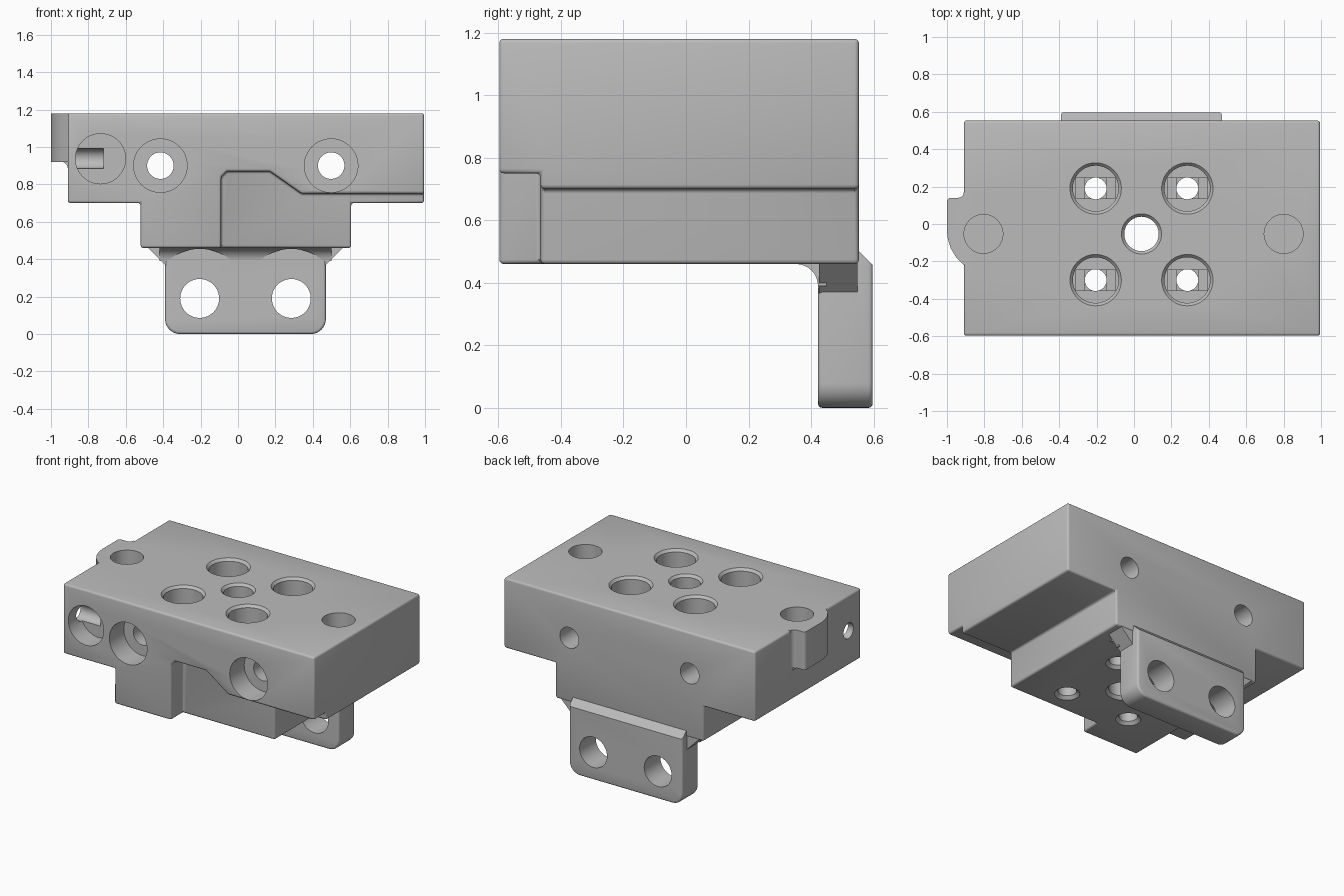
import bpy, bmesh, math

if "Cube" in bpy.data.objects:
    bpy.data.objects.remove(bpy.data.objects["Cube"], do_unlink=True)

grey = bpy.data.materials.new("plain_grey")
grey.use_nodes = True
grey.diffuse_color = (0.5, 0.5, 0.5, 1)
grey.node_tree.nodes["Principled BSDF"].inputs["Base Color"].default_value = (0.5, 0.5, 0.5, 1)


def place(axis, u, v, w):
    """Map profile coordinates u, v and depth w to space."""
    return {"x": (w, u, v), "y": (u, w, v), "z": (u, v, w)}[axis]


def finish(name, bm):
    bmesh.ops.recalc_face_normals(bm, faces=bm.faces)
    mesh = bpy.data.meshes.new(name)
    bm.to_mesh(mesh)
    bm.free()
    obj = bpy.data.objects.new(name, mesh)
    bpy.context.scene.collection.objects.link(obj)
    return obj


def loft(name, rings):
    """Closed solid through a list of equal-sized rings."""
    bm = bmesh.new()
    rings = [[bm.verts.new(p) for p in ring] for ring in rings]
    for lower, upper in zip(rings, rings[1:]):
        for i in range(len(lower)):
            bm.faces.new((lower[i - 1], lower[i], upper[i], upper[i - 1]))
    bm.faces.new(rings[0])
    bm.faces.new(rings[-1])
    return finish(name, bm)


def prism(name, axis, points, start, end):
    return loft(name, [[place(axis, u, v, w) for u, v in points] for w in (start, end)])


def box(name, axis, u, v, half_u, half_v, start, end):
    corners = [(u - half_u, v - half_v), (u + half_u, v - half_v),
               (u + half_u, v + half_v), (u - half_u, v + half_v)]
    return prism(name, axis, corners, start, end)


def arc(cu, cv, r, start, end, steps=8):
    angles = [math.radians(start + (end - start) * i / steps) for i in range(steps + 1)]
    return [(cu + r * math.cos(a), cv + r * math.sin(a)) for a in angles]


def bore(axis, u, v, steps):
    """Round cutter given by (radius, depth) steps along an axis."""
    return loft("cutter", [[place(axis, p, q, w) for p, q in arc(u, v, r, 0, 360, 48)[:-1]]
                           for r, w in steps])


def bake(obj):
    graph = bpy.context.evaluated_depsgraph_get()
    obj.data = bpy.data.meshes.new_from_object(obj.evaluated_get(graph))
    obj.modifiers.clear()


def combine(obj, other, operation="DIFFERENCE"):
    mod = obj.modifiers.new("combine", "BOOLEAN")
    mod.operation, mod.solver, mod.object = operation, "EXACT", other
    bake(obj)
    bpy.data.objects.remove(other, do_unlink=True)


def round_edges(obj, width):
    mod = obj.modifiers.new("round", "BEVEL")
    mod.width, mod.segments = width, 3
    mod.limit_method, mod.angle_limit = "ANGLE", math.radians(30)
    bake(obj)


# Main block: T section with a stepped recess in the lower front
left, right, front, back, top = -0.91, 0.995, -0.597, 0.553, 1.18
section = [(left, 0.7), (-0.52, 0.7), (-0.52, 0.46), (0.605, 0.46),
           (0.605, 0.7), (right, 0.7), (right, top), (left, top)]
block = prism("main_block", "y", section, front, back)
recess = [(-0.09, 0.3), (-0.09, 0.84), (-0.06, 0.87), (0.17, 0.87),
          (0.34, 0.75), (1.2, 0.75), (1.2, 0.3)]
combine(block, prism("cutter", "y", recess, -0.8, -0.465))
round_edges(block, 0.014)

# Side tab with a rounded outline and a fillet under it
outline = [(-0.87, -0.22), (-0.91, -0.22), (-0.95, -0.18), (-0.98, -0.13), (-0.995, -0.08),
           (-1, -0.04)] + arc(-0.98, 0.12, 0.02, 180, 90, 4) + \
          arc(-0.94, 0.17, 0.03, 270, 360, 5) + [(-0.87, 0.17)]
combine(block, prism("side_tab", "z", outline, 0.92, top), "UNION")
fillet = arc(-0.945, 0.885, 0.035, 0, 90, 5) + [(-0.945, 0.94), (-0.88, 0.94), (-0.88, 0.885)]
combine(block, prism("tab_fillet", "y", fillet, -0.17, 0.14), "UNION")

# Four counterbored screw holes from the top, with stepped floors
floor = 0.8
for x in (-0.205, 0.285):
    for y in (-0.3, 0.19):
        combine(block, bore("z", x, y, [(0.142, 1.185), (0.122, 1.163), (0.122, floor),
                                        (0.058, floor), (0.058, 0.48), (0.095, 0.443)]))
        combine(block, box("cutter", "z", x, y, 0.105, 0.055, floor - 0.015, floor + 0.02))
        combine(block, box("cutter", "z", x, y, 0.056, 0.055, floor - 0.03, floor + 0.02))

# Centre through hole and two blind sockets
combine(block, bore("z", 0.04, -0.053, [(0.112, 1.185), (0.092, 1.163), (0.092, 0.48),
                                        (0.125, 0.443)]))
for x in (-0.805, 0.8):
    combine(block, bore("z", x, -0.053, [(0.104, 1.3), (0.104, 0.88)]))

# Front counterbores running through to the back
for x in (-0.415, 0.498):
    combine(block, bore("y", x, 0.9, [(0.143, -0.8), (0.143, -0.44), (0.071, -0.44), (0.071, 0.8)]))

# Blind front pocket and the cross hole that meets it
combine(block, bore("y", -0.735, 0.937, [(0.134, -0.8), (0.134, -0.46)]))
combine(block, bore("x", -0.46, 0.938, [(0.053, -1.2), (0.053, -0.72)]))

# Hanging bracket plate with rounded lower corners and a sloped top edge
x0, x1 = -0.39, 0.47
plate = arc(x0 + 0.08, 0.08, 0.08, 180, 270) + arc(x1 - 0.08, 0.08, 0.08, 270, 360) + \
        [(x1, 0.52), (x0, 0.52)]
bracket = prism("mounting_bracket", "y", plate, 0.422, 0.597)
round_edges(bracket, 0.014)
slope = [(0.54, 0.514), (0.62, 0.434), (0.62, 0.6), (0.54, 0.6)]
combine(bracket, prism("cutter", "x", slope, -0.8, 0.8))

# Flared shoulders and the front fillet of the bracket
shoulders = [(x0 + 0.03, 0.34), (x1 - 0.03, 0.34), (x1 + 0.12, 0.49), (x0 - 0.12, 0.49)]
combine(bracket, prism("shoulders", "y", shoulders, 0.425, 0.548), "UNION")
curve = arc(0.352, 0.39, 0.07, 0, 90) + [(0.352, 0.48), (0.45, 0.48), (0.45, 0.39)]
web = prism("bracket_fillet", "x", curve, x0 - 0.03, x1 + 0.03)
holes = (-0.205, 0.285)
for x in holes:
    combine(web, bore("y", x, 0.19, [(0.265, 0.2), (0.265, 0.422)]))
combine(bracket, web, "UNION")
for x in holes:
    combine(bracket, bore("y", x, 0.19, [(0.104, 0.2), (0.104, 0.8)]))

# Colour and shading
for obj in (block, bracket):
    obj.data.materials.clear()
    obj.data.materials.append(grey)
    bpy.ops.object.select_all(action="DESELECT")
    obj.select_set(True)
    bpy.context.view_layer.objects.active = obj
    bpy.ops.object.shade_smooth_by_angle(angle=math.radians(32))
